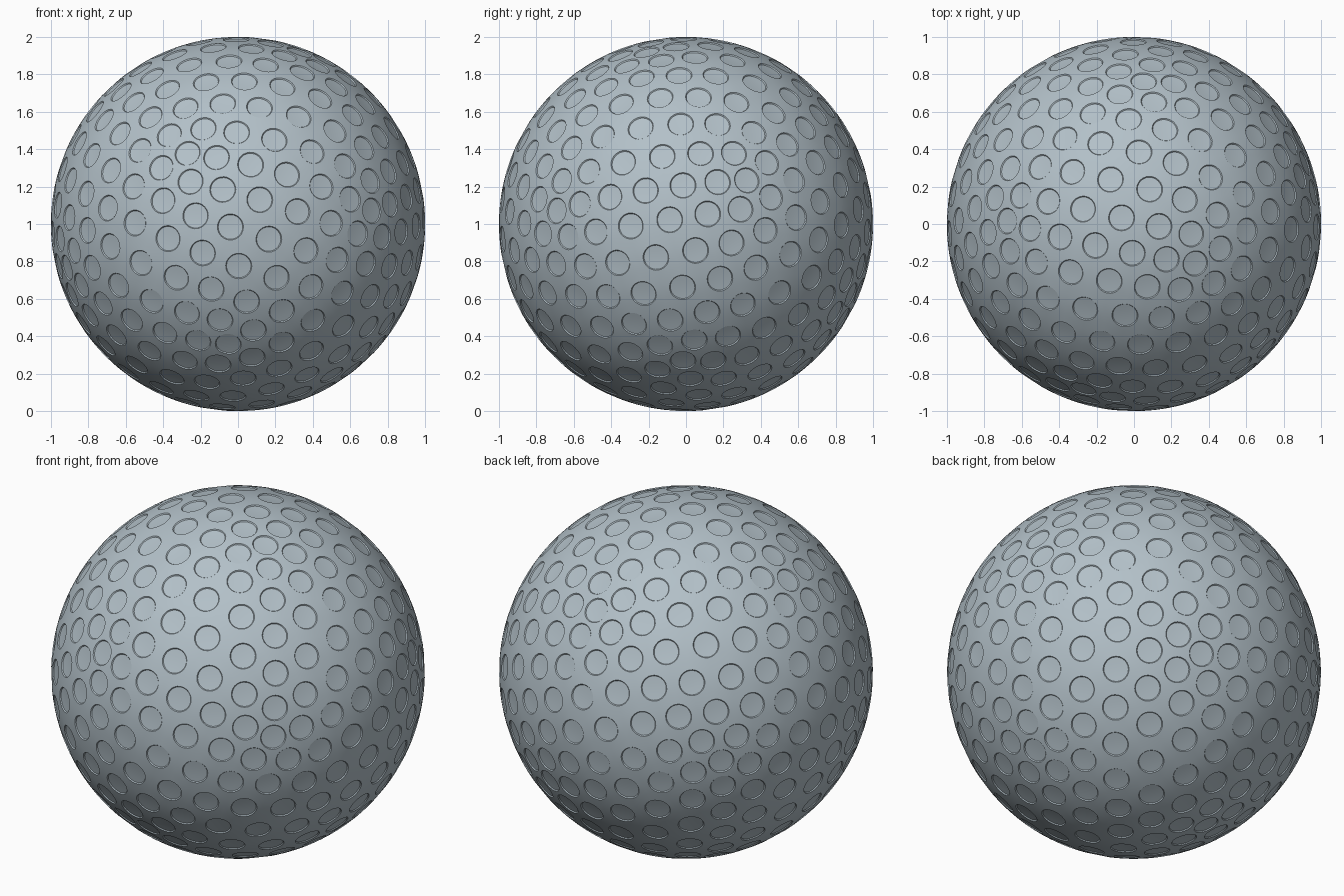
import bpy, bmesh, math
from mathutils import Euler, Vector

cube = bpy.data.objects.get("Cube")
if cube:
    bpy.data.objects.remove(cube, do_unlink=True)

# Material
shell = bpy.data.materials.new("pale_blue_grey")
shell.use_nodes = True
shell.diffuse_color = (0.45, 0.53, 0.58, 1)
shell.node_tree.nodes["Principled BSDF"].inputs["Base Color"].default_value = shell.diffuse_color

EDGE_STEPS = 4
# Dimple section from rim to floor: (angle from dimple centre, distance from ball centre)
SECTION = [(0.070, 1.0), (0.066, 0.994), (0.035, 0.991)]
FLOOR = 0.99

# Evenly spread dimple centres: an icosahedron with each edge split in six
layout = bmesh.new()
bmesh.ops.create_icosphere(layout, subdivisions=1, radius=1)
bmesh.ops.subdivide_edges(layout, edges=layout.edges[:], cuts=5, use_grid_fill=True)
turn = Euler((0.35, 0.2, 0.5)).to_matrix()
for v in layout.verts:
    v.co = turn @ v.co.normalized()


def cell_outline(vert):
    """Ordered, subdivided outline of the patch of shell around one dimple."""
    centre = vert.co
    side = centre.orthogonal().normalized()
    up = centre.cross(side)
    corners = [f.calc_center_median().normalized() for f in vert.link_faces]
    corners.sort(key=lambda p: math.atan2(p.dot(up), p.dot(side)))
    return [a.lerp(b, i / EDGE_STEPS).normalized()
            for a, b in zip(corners, corners[1:] + corners[:1])
            for i in range(EDGE_STEPS)]


# Each patch is a ring of shell around a stepped, shallow dimple
ball = bmesh.new()
for vert in layout.verts:
    centre = vert.co.copy()
    outline = cell_outline(vert)
    heads = [(p - centre * p.dot(centre)).normalized() for p in outline]
    rings = [[ball.verts.new(p) for p in outline]]
    for angle, dist in SECTION:
        rings.append([ball.verts.new((centre * math.cos(angle) + h * math.sin(angle)) * dist)
                      for h in heads])
    count = len(outline)
    for outer, inner in zip(rings, rings[1:]):
        for i in range(count):
            j = (i + 1) % count
            ball.faces.new((outer[i], outer[j], inner[j], inner[i]))
    middle = ball.verts.new(centre * FLOOR)
    for i in range(count):
        ball.faces.new((rings[-1][i], rings[-1][(i + 1) % count], middle))
layout.free()

# Join the patches into one closed shell
bmesh.ops.remove_doubles(ball, verts=ball.verts[:], dist=0.0005)
bmesh.ops.recalc_face_normals(ball, faces=ball.faces[:])
bmesh.ops.translate(ball, verts=ball.verts[:], vec=Vector((0, 0, 1)))

mesh = bpy.data.meshes.new("dimpled_ball")
ball.to_mesh(mesh)
ball.free()
mesh.materials.append(shell)
obj = bpy.data.objects.new("dimpled_ball", mesh)
bpy.context.collection.objects.link(obj)

bpy.ops.object.select_all(action='DESELECT')
obj.select_set(True)
bpy.context.view_layer.objects.active = obj
bpy.ops.object.shade_smooth_by_angle(angle=math.radians(30))
